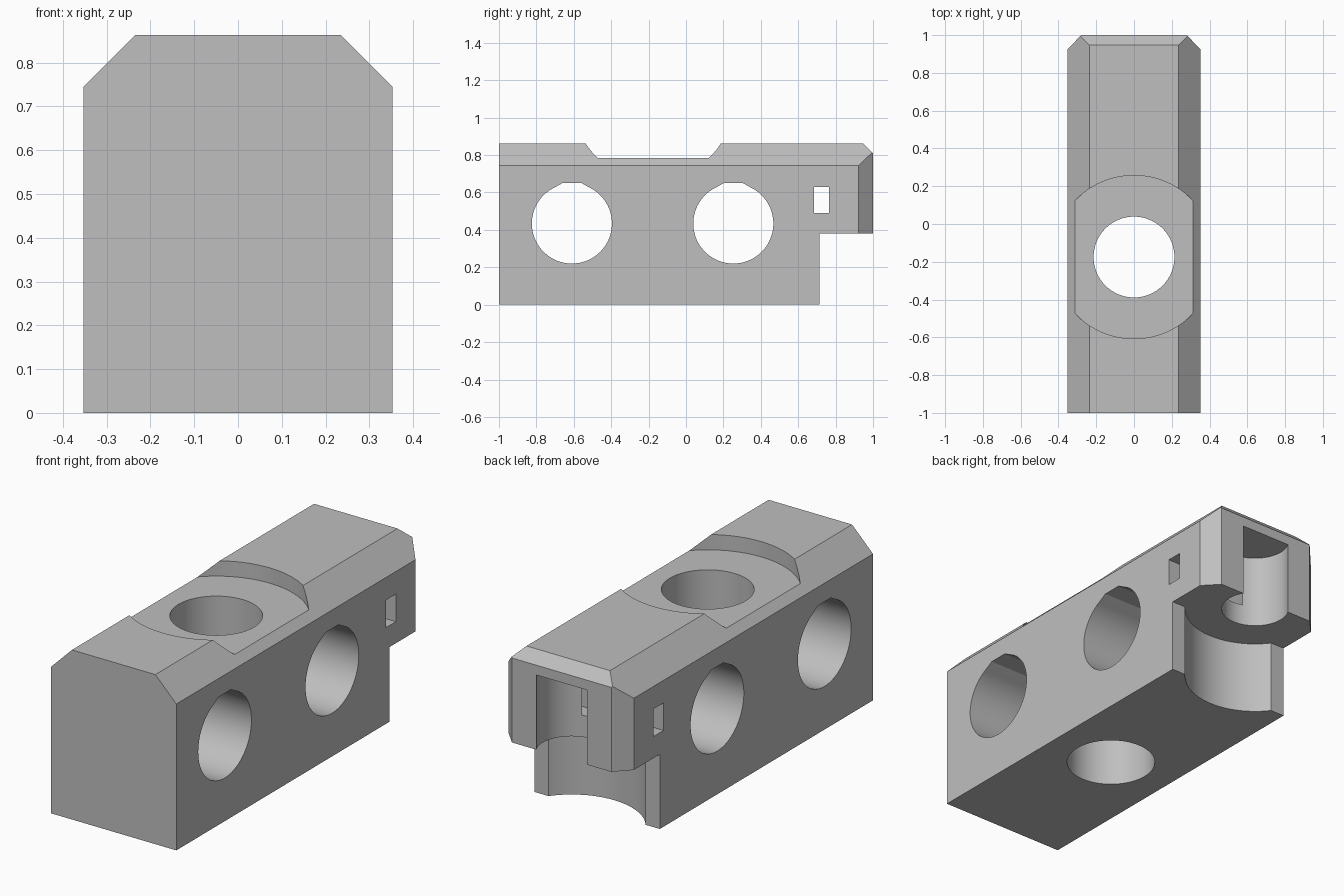
import bpy
import bmesh
from math import sin, cos, pi, radians
from mathutils import Vector

cube = bpy.data.objects.get("Cube")
if cube:
    bpy.data.objects.remove(cube, do_unlink=True)

grey = bpy.data.materials.new("light_grey")
grey.use_nodes = True
grey.diffuse_color = (0.52, 0.52, 0.52, 1)
grey.node_tree.nodes["Principled BSDF"].inputs["Base Color"].default_value = grey.diffuse_color

# Maps a profile point (a, b) at a given depth to space, per extrusion axis
AXES = {
    "x": lambda a, b, d: (d, a, b),
    "y": lambda a, b, d: (a, d, b),
    "z": lambda a, b, d: (a, b, d),
}


def prism(name, profile, axis, start, end):
    """Extrude a closed 2D profile along an axis."""
    place = AXES[axis]
    bm = bmesh.new()
    face = bm.faces.new([bm.verts.new(place(a, b, start)) for a, b in profile])
    extruded = bmesh.ops.extrude_face_region(bm, geom=[face])["geom"]
    shift = Vector(place(0, 0, end - start))
    bmesh.ops.translate(bm, vec=shift, verts=[v for v in extruded if isinstance(v, bmesh.types.BMVert)])
    bmesh.ops.recalc_face_normals(bm, faces=bm.faces)
    mesh = bpy.data.meshes.new(name)
    bm.to_mesh(mesh)
    bm.free()
    mesh.materials.append(grey)
    obj = bpy.data.objects.new(name, mesh)
    bpy.context.collection.objects.link(obj)
    return obj


def circle(a, b, radius, count=96):
    return [(a + radius * cos(2 * pi * i / count), b + radius * sin(2 * pi * i / count))
            for i in range(count)]


def rect(a0, b0, a1, b1):
    return [(a0, b0), (a1, b0), (a1, b1), (a0, b1)]


def mirrored(half):
    """Complete a profile from its positive half."""
    return half + [(-a, b) for a, b in reversed(half)]


def combine(target, tool, operation="DIFFERENCE"):
    tool.hide_render = True
    mod = target.modifiers.new("cut", "BOOLEAN")
    mod.operation, mod.solver, mod.object = operation, "EXACT", tool
    bpy.context.view_layer.objects.active = target
    bpy.ops.object.modifier_apply(modifier=mod.name)
    bpy.data.objects.remove(tool, do_unlink=True)


W, H, HOLE = 0.353, 0.863, 0.214
PIVOT = 0.92

# Bar with sloped upper edges, trimmed to its side and plan outlines
body = prism("hinge_bar", mirrored([(W, 0), (W, 0.745), (0.235, H)]), "y", -1, 1)
side = [(-1, 0), (0.715, 0), (0.715, 0.38), (1, 0.38), (1, 0.81), (0.945, H + 0.002),
        (0.945, 1), (-1, 1)]
combine(body, prism("side_outline", side, "x", -1, 1), "INTERSECT")
plan = mirrored([(0.5, -1.1), (0.5, 0.9), (W, 0.923), (0.28, 1), (0.28, 1.1)])
combine(body, prism("plan_outline", plan, "z", -1, 2), "INTERSECT")

# Round recess and vertical bore
combine(body, prism("top_recess", circle(0, -0.175, 0.432), "z", 0.785, 1))
combine(body, prism("vertical_bore", circle(0, -0.175, HOLE), "z", -0.1, 1))

# Cross bores with a flattened crown
for y in (-0.61, 0.253):
    z, start = 0.434, radians(115)
    arc = [(y + HOLE * cos(start + i * radians(310) / 80),
            z + HOLE * sin(start + i * radians(310) / 80)) for i in range(81)]
    crown = [(y + 0.05, 0.651), (y - 0.05, 0.651)]
    combine(body, prism("cross_bore", arc + crown, "x", -1, 1))

# Knuckle clearance below, pin socket above
combine(body, prism("knuckle_clearance", circle(0, PIVOT, 0.342), "z", -0.1, 0.38))
combine(body, prism("pin_socket", circle(0, PIVOT, 0.163), "z", 0.3, 0.76))

# Narrow window through both sides
combine(body, prism("side_window", rect(0.685, 0.49, 0.765, 0.63), "x", -1, 1))

bpy.ops.object.select_all(action="DESELECT")
body.select_set(True)
bpy.context.view_layer.objects.active = body
bpy.ops.object.shade_smooth_by_angle(angle=radians(25))
